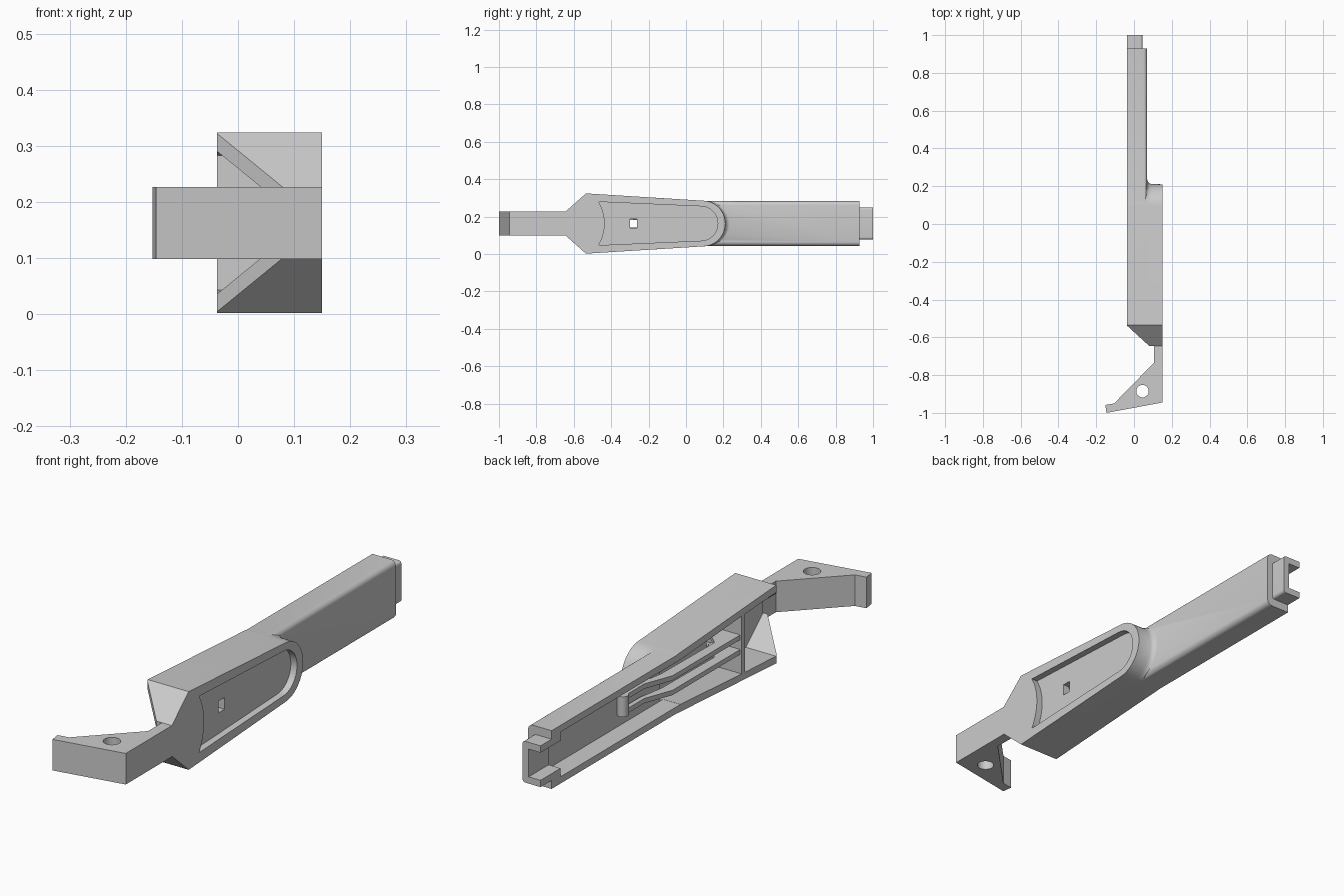
import bpy, bmesh, math

cube = bpy.data.objects.get("Cube")
if cube:
    bpy.data.objects.remove(cube, do_unlink=True)

grey = bpy.data.materials.new("plain_grey")
grey.use_nodes = True
grey.diffuse_color = (0.6, 0.6, 0.6, 1)
grey.node_tree.nodes["Principled BSDF"].inputs["Base Color"].default_value = (0.6, 0.6, 0.6, 1)
MID = 0.163  # height of the centre line


def loft(name, rings):
    """Solid through a list of equally sized closed rings."""
    bm = bmesh.new()
    loops = [[bm.verts.new(p) for p in ring] for ring in rings]
    n = len(loops[0])
    for a, b in zip(loops, loops[1:]):
        for i in range(n):
            j = (i + 1) % n
            bm.faces.new((a[i], a[j], b[j], b[i]))
    bm.faces.new(loops[0])
    bm.faces.new(loops[-1])
    bmesh.ops.recalc_face_normals(bm, faces=bm.faces)
    mesh = bpy.data.meshes.new(name)
    bm.to_mesh(mesh)
    bm.free()
    mesh.materials.append(grey)
    obj = bpy.data.objects.new(name, mesh)
    bpy.context.collection.objects.link(obj)
    return obj


def prism(name, axis, pts, lo, hi):
    """Extrude a 2D outline along one axis."""
    place = {"x": lambda a, b, t: (t, a, b),
             "y": lambda a, b, t: (a, t, b),
             "z": lambda a, b, t: (a, b, t)}[axis]
    return loft(name, [[place(a, b, t) for a, b in pts] for t in (lo, hi)])


def rect(a0, a1, b0, b1):
    return [(a0, b0), (a1, b0), (a1, b1), (a0, b1)]


def combine(target, other, operation):
    mod = target.modifiers.new(operation, "BOOLEAN")
    mod.operation, mod.object, mod.solver = operation, other, "EXACT"
    bpy.context.view_layer.objects.active = target
    bpy.ops.object.modifier_apply(modifier=mod.name)
    bpy.data.objects.remove(other, do_unlink=True)


def arc(cx, cy, rx, ry, start, end, steps):
    angles = [math.radians(start + (end - start) * i / steps) for i in range(steps + 1)]
    return [(cx + rx * math.cos(a), cy + ry * math.sin(a)) for a in angles]


def channel(x1, half, r):
    """Section of a bar with two rounded edges on its outer side."""
    return ([(-0.037, MID - half)] + arc(x1 - r, MID - half + r, r, r, -90, 0, 6)
            + arc(x1 - r, MID + half - r, r, r, 0, 90, 6) + [(-0.037, MID + half)])


def head_outline(reach):
    """Tapered head with a round end, seen from the side."""
    return ([(-0.645, MID - 0.063), (-0.535, MID - 0.161)]
            + arc(0.09, MID, reach, 0.122, -88, 88, 24)
            + [(-0.535, MID + 0.161), (-0.645, MID + 0.063)])


# Head with a flared foot where it meets the handle
levels = [(-0.037, 0.145), (0.07, 0.145), (0.073, 0.135), (0.08, 0.127), (0.09, 0.122), (0.15, 0.12)]
body = loft("body", [[(x, y, z) for y, z in head_outline(reach)] for x, reach in levels])

# Handle shell and tail
combine(body, prism("handle", "y", channel(0.07, 0.12, 0.022), 0.05, 0.928), "UNION")
combine(body, prism("tail", "y", channel(0.045, 0.085, 0.012), 0.85, 1.0), "UNION")

# Slanted front cut
combine(body, prism("slant", "z", [(-0.1, -0.48), (0.08, -0.645), (0.08, -0.8), (-0.1, -0.8)], -0.1, 0.5),
        "DIFFERENCE")


# Hollows either side of a bulkhead, then handle and tail hollows
def sides(pts):
    return [(y, MID - h) for y, h in pts] + [(y, MID + h) for y, h in reversed(pts)]


hollows = [
    ("x", sides([(-0.7, -0.0 + 0.012), (-0.66, 0.018), (-0.533, 0.131), (-0.33, 0.12)]), 0.1),
    ("x", sides([(-0.31, 0.119), (0.11, 0.09)]), 0.09),
    ("x", sides([(0.09, 0.092), (0.87, 0.092)]), 0.042),
    ("x", sides([(0.8, 0.057), (1.1, 0.057)]), 0.017),
]
for axis, outline, depth in hollows:
    combine(body, prism("hollow", axis, outline, -0.2, depth), "DIFFERENCE")

# Finger recess and small square window on the outer face
recess = arc(-0.66, MID, 0.225, 0.225, 31, -31, 12) + arc(0.08, MID, 0.09, 0.092, -88, 88, 20)
combine(body, prism("recess", "x", recess, 0.122, 0.2), "DIFFERENCE")
combine(body, prism("window", "x", rect(-0.3, -0.262, 0.14, 0.188), 0.05, 0.2), "DIFFERENCE")

# Front bracket with a round hole
bracket = prism("front_bracket", "z",
                [(0.15, -0.645), (0.105, -0.645), (0.105, -0.735), (-0.105, -0.95),
                 (-0.152, -0.958), (-0.146, -1.0), (0.15, -0.945)], MID - 0.065, MID + 0.063)
combine(bracket, prism("hole", "z", arc(0.045, -0.885, 0.033, 0.033, 0, 348.75, 31), 0, 0.4), "DIFFERENCE")

# Spring arms and post inside the channel
parts = [body, bracket]
arm = [(0.095, -0.315), (-0.03, -0.315), (-0.03, 0.13), (0.015, 0.25), (0.015, 0.37),
       (0.035, 0.37), (0.035, 0.25), (0.015, 0.14), (0.01, -0.2), (0.095, -0.28)]
for side, name in ((-1, "lower_arm"), (1, "upper_arm")):
    z = MID + side * 0.03
    parts.append(prism(name, "z", arm, z - 0.01, z + 0.01))
parts.append(prism("post", "z", arc(0.025, 0.375, 0.022, 0.022, 0, 345, 23), MID - 0.042, MID + 0.042))

bpy.ops.object.select_all(action="DESELECT")
for obj in parts:
    obj.select_set(True)
bpy.context.view_layer.objects.active = body
bpy.ops.object.shade_smooth_by_angle(angle=math.radians(30))
